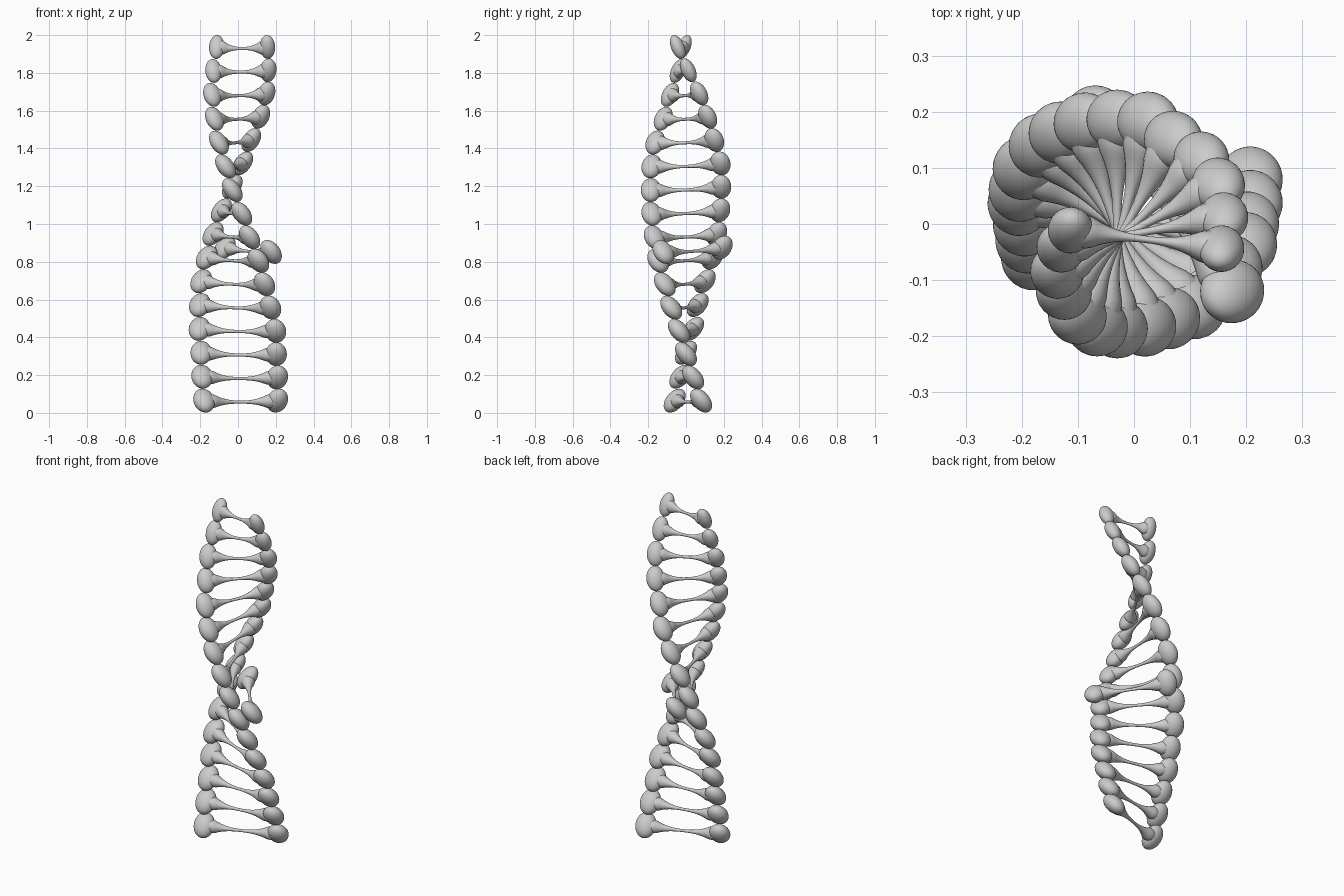
import bpy, bmesh, math
from mathutils import Matrix, Vector

if "Cube" in bpy.data.objects:
    bpy.data.objects.remove(bpy.data.objects["Cube"])

# Plan positions of the two strand beads for each rung, bottom to top
STRAND_A = [(.208, .08), (.208, .038), (.202, 0), (.198, -.037), (.172, -.078), (.14, -.112),
            (.108, -.148), (.062, -.168), (.02, -.182), (-.03, -.186), (-.066, -.182),
            (-.101, -.163), (-.125, -.121), (-.137, -.085), (-.13, -.042), (-.113, -.011)]
STRAND_B = [(-.18, -.06), (-.19, -.03), (-.195, 0), (-.204, .037), (-.202, .062), (-.195, .1),
            (-.166, .14), (-.132, .163), (-.088, .18), (-.03, .186), (.025, .182),
            (.07, .15), (.12, .115), (.15, .07), (.16, .012), (.156, -.044)]
TILT = math.radians(40)


def add_bead(bm, centre, outward, slim):
    # Egg shaped bead leaning along the helix, slimmed in plan
    r = Vector((outward.x, outward.y, 0)).normalized()
    t = Vector((r.y, -r.x, 0))
    long = Vector((0, 0, 1)) * math.cos(TILT) + t * math.sin(TILT)
    short = r.cross(long)
    axes = Matrix((r * .057, short * .045, long * .073)).transposed().to_4x4()
    if axes.determinant() < 0:
        axes = Matrix((r * .057, short * -.045, long * .073)).transposed().to_4x4()
    m = Matrix.Translation(centre) @ Matrix.Diagonal((slim, slim, 1, 1)) @ axes
    bmesh.ops.create_uvsphere(bm, u_segments=32, v_segments=20, radius=1, matrix=m)


def add_bar(bm, a, b, slim):
    # Waisted connecting bar, flaring into both beads
    d = (b - a).normalized()
    side = d.cross(Vector((0, 0, 1))).normalized()
    up = side.cross(d)
    steps, sides, rings = 24, 20, []
    for i in range(steps + 1):
        u = 2 * i / steps - 1
        u *= .85
        rad = .008 + .025 * min(1.15, (abs(u) / .7) ** 2.5)
        c = a.lerp(b, (u + 1) / 2) - Vector((0, 0, .008 * (1 - u * u)))
        ring = []
        for k in range(sides):
            w = math.tau * k / sides
            ring.append(bm.verts.new(c + side * math.cos(w) * rad * (.3 + .7 * slim)
                                     + up * math.sin(w) * rad))
        rings.append(ring)
    for p, q in zip(rings, rings[1:]):
        for k in range(sides):
            n = (k + 1) % sides
            bm.faces.new((p[k], p[n], q[n], q[k]))


def make_rung(name, a, b):
    bm = bmesh.new()
    slim = min(1, .1 + .9 * (a - b).length / .4)
    add_bead(bm, a, a - b, slim)
    add_bead(bm, b, b - a, slim)
    add_bar(bm, a, b, slim)
    bmesh.ops.recalc_face_normals(bm, faces=bm.faces)
    for f in bm.faces:
        f.smooth = True
    mesh = bpy.data.meshes.new(name)
    bm.to_mesh(mesh)
    bm.free()
    bpy.context.collection.objects.link(bpy.data.objects.new(name, mesh))


# Regular rungs of the double helix
for i, (pa, pb) in enumerate(zip(STRAND_A, STRAND_B)):
    f = i / 15
    z = .065 + 1.872 * f
    dz = .009 * math.sin(math.pi * f)
    make_rung(f"helix_rung_{i + 1}", Vector((*pa, z - dz)), Vector((*pb, z + dz)))

# Stray rung out of line with the helix
make_rung("offset_rung", Vector((.175, -.12, .852)), Vector((-.07, .19, .875)))
